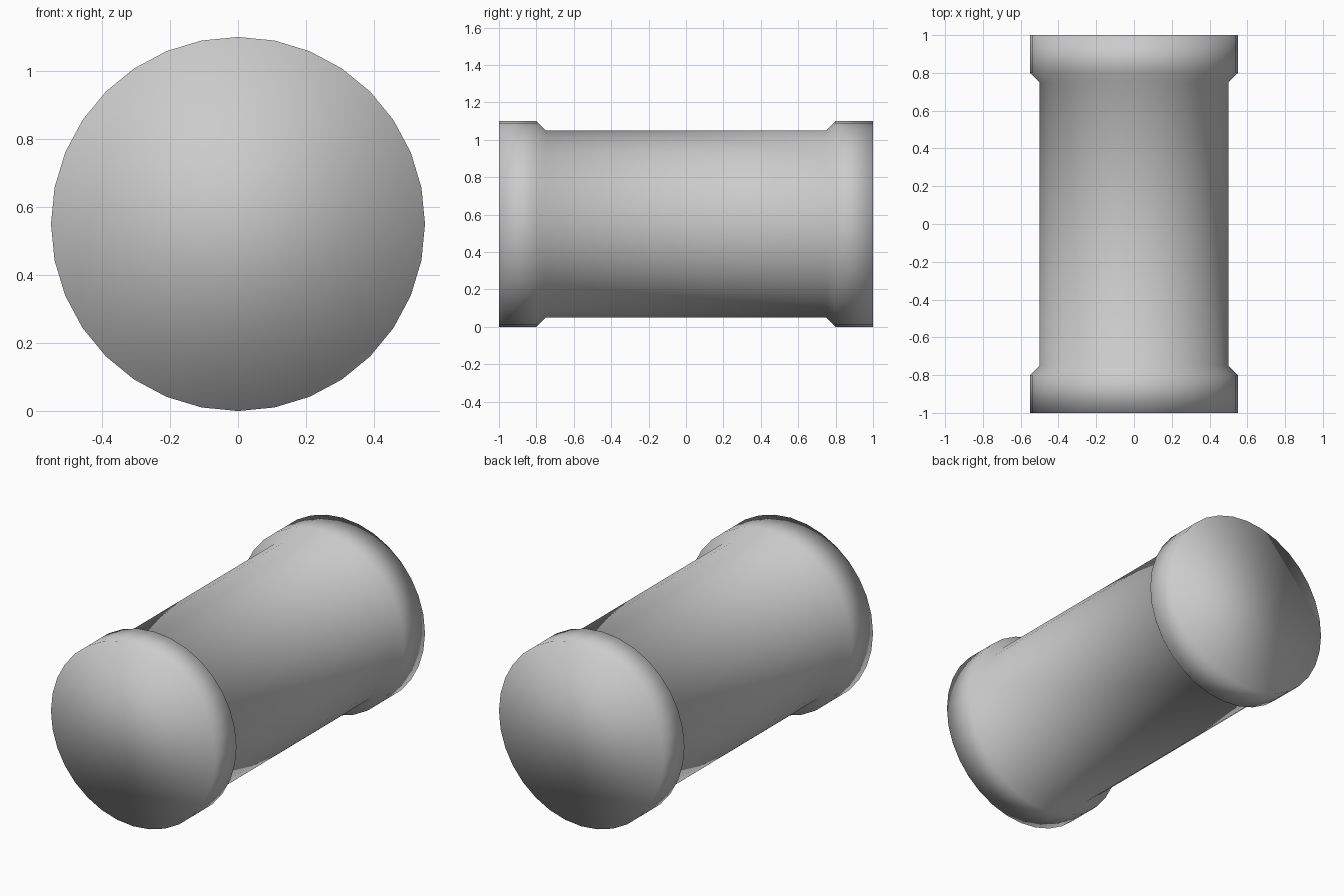
import bpy, bmesh, math

if "Cube" in bpy.data.objects:
    bpy.data.objects.remove(bpy.data.objects["Cube"])

SIDES = 32
# Profile along the barrel: (y, radius), mirrored about y = 0
half = [(-1.0, 0.55), (-0.8, 0.55), (-0.75, 0.5)]
profile = half + [(-y, r) for y, r in reversed(half)]

bm = bmesh.new()
# Rings of the turned barrel
rings = []
for y, r in profile:
    rings.append([bm.verts.new((r * math.sin(2 * math.pi * i / SIDES), y,
                                0.55 + r * math.cos(2 * math.pi * i / SIDES)))
                  for i in range(SIDES)])
# Side walls
for a, b in zip(rings, rings[1:]):
    for i in range(SIDES):
        j = (i + 1) % SIDES
        bm.faces.new((a[i], a[j], b[j], b[i]))
# Flat end caps
bm.faces.new(rings[0])
bm.faces.new(rings[-1])
bmesh.ops.recalc_face_normals(bm, faces=bm.faces)
# Fully smooth shading, including over the rims
for f in bm.faces:
    f.smooth = True

mesh = bpy.data.meshes.new("barrel")
bm.to_mesh(mesh)
bm.free()
bpy.context.collection.objects.link(bpy.data.objects.new("barrel", mesh))
